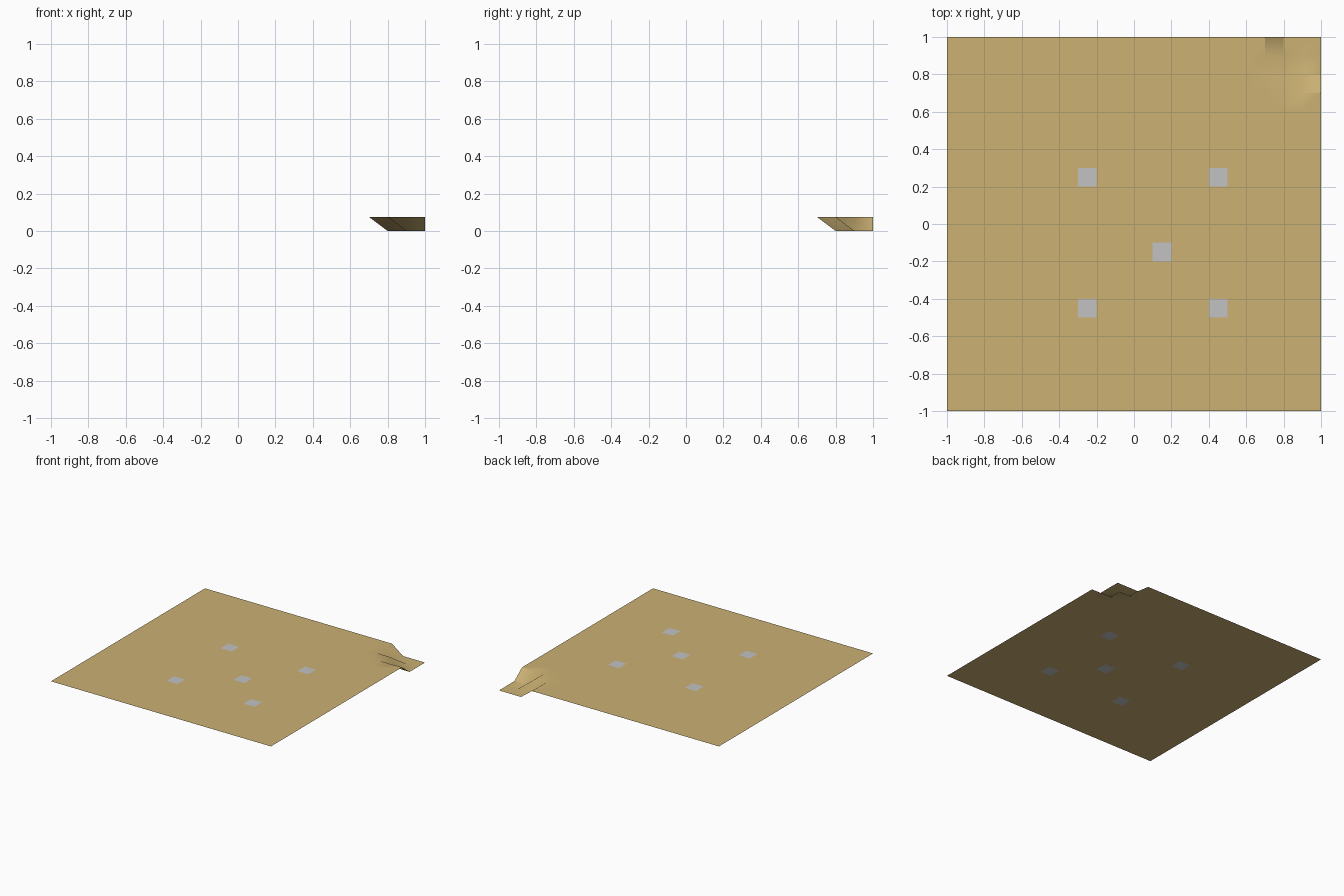
import bpy, bmesh

if "Cube" in bpy.data.objects:
    bpy.data.objects.remove(bpy.data.objects["Cube"])

HEIGHT = 0.075


def material(name, rgb):
    m = bpy.data.materials.new(name)
    m.diffuse_color = (*rgb, 1)
    m.use_nodes = True
    m.node_tree.nodes["Principled BSDF"].inputs["Base Color"].default_value = m.diffuse_color
    return m


bm = bmesh.new()
# flat sheet of 20 x 20 cells, each 0.1 wide
bmesh.ops.create_grid(bm, x_segments=20, y_segments=20, size=1)

# sunken corner: a 0.2 square pressed down, with its inner vertex left up
for v in bm.verts:
    x, y = v.co.x, v.co.y
    in_corner = x > 0.75 and y > 0.75
    sunken = in_corner and x + y > 1.65
    v.co.z = 0 if sunken else HEIGHT

# five grey square patches
patches = [(-0.25, 0.25), (0.45, 0.25), (0.15, -0.15), (-0.25, -0.45), (0.45, -0.45)]
for f in bm.faces:
    c = f.calc_center_median()
    if any(abs(c.x - px) < 0.04 and abs(c.y - py) < 0.04 for px, py in patches):
        f.material_index = 1

bmesh.ops.recalc_face_normals(bm, faces=bm.faces[:])
if sum(f.normal.z for f in bm.faces) < 0:
    bmesh.ops.reverse_faces(bm, faces=bm.faces[:])

mesh = bpy.data.meshes.new("ground_sheet")
bm.to_mesh(mesh)
bm.free()
mesh.materials.append(material("sand", (0.60, 0.44, 0.172)))
mesh.materials.append(material("grey_patch", (0.54, 0.54, 0.55)))

sheet = bpy.data.objects.new("ground_sheet", mesh)
bpy.context.collection.objects.link(sheet)
bpy.context.view_layer.objects.active = sheet
sheet.select_set(True)
bpy.ops.object.shade_smooth_by_angle()
